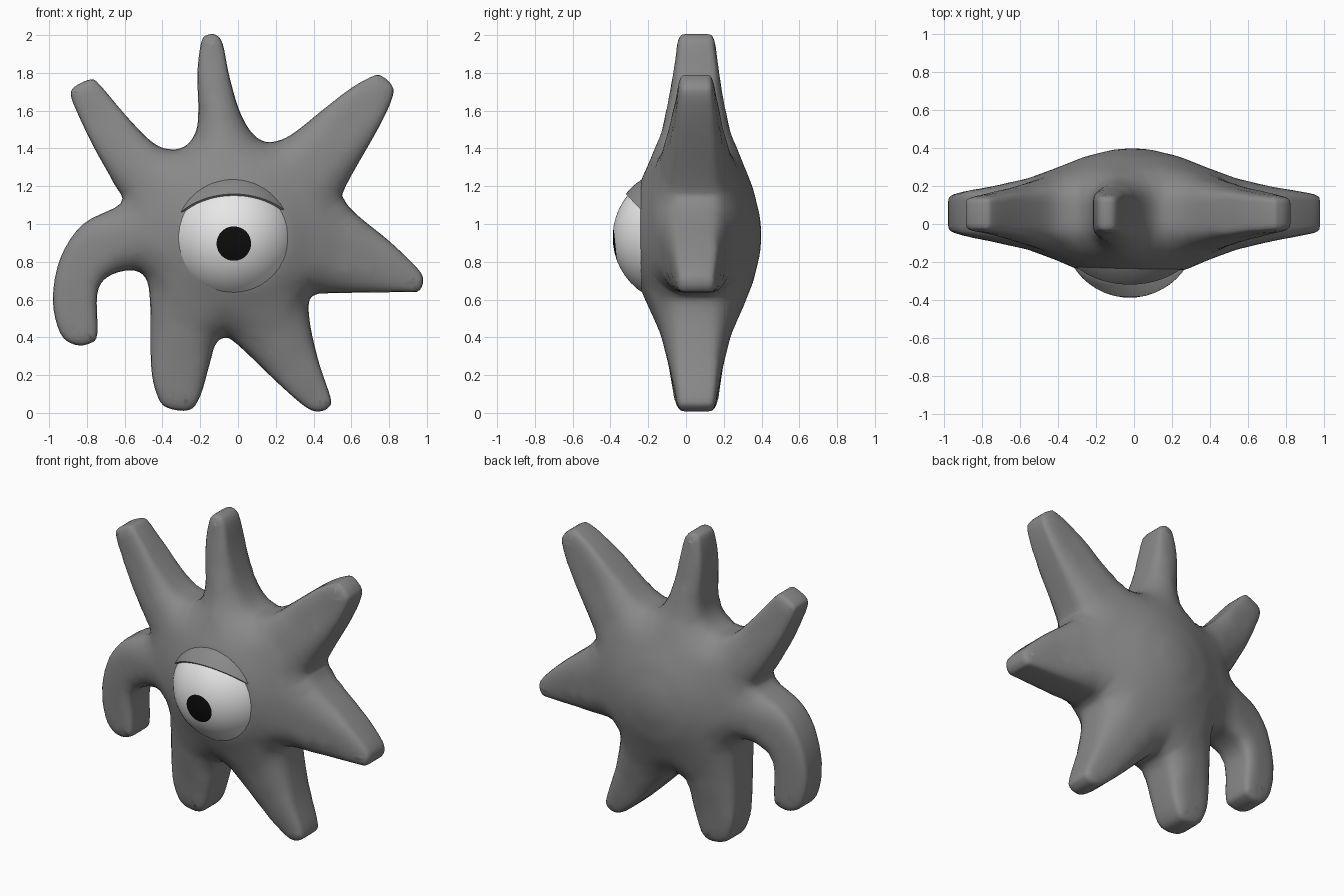
import bpy, bmesh, math
from mathutils import Vector, Matrix
from mathutils.geometry import delaunay_2d_cdt

if "Cube" in bpy.data.objects:
    bpy.data.objects.remove(bpy.data.objects["Cube"])


def material(name, rgb):
    m = bpy.data.materials.new(name)
    m.diffuse_color = (*rgb, 1)
    m.use_nodes = True
    m.node_tree.nodes["Principled BSDF"].inputs["Base Color"].default_value = m.diffuse_color
    return m


GREY = material("grey skin", (0.25, 0.25, 0.25))
WHITE = material("eye white", (0.8, 0.8, 0.8))
BLACK = material("pupil black", (0.004, 0.004, 0.004))


def make_object(name, bm, mats):
    bmesh.ops.recalc_face_normals(bm, faces=bm.faces)
    mesh = bpy.data.meshes.new(name)
    bm.to_mesh(mesh)
    bm.free()
    for m in mats:
        mesh.materials.append(m)
    ob = bpy.data.objects.new(name, mesh)
    bpy.context.collection.objects.link(ob)
    bpy.ops.object.select_all(action='DESELECT')
    ob.select_set(True)
    bpy.context.view_layer.objects.active = ob
    bpy.ops.object.shade_smooth_by_angle(angle=math.radians(60))
    return ob


def catmull(pts, steps):
    out, n = [], len(pts)
    for i in range(n):
        a, b, c, d = (Vector(pts[(i + k) % n]) for k in (-1, 0, 1, 2))
        for s in range(steps):
            t = s / steps
            out.append(0.5 * (2 * b + (c - a) * t + (2 * a - 5 * b + 4 * c - d) * t * t
                              + (3 * b - a - 3 * c + d) * t ** 3))
    return out


def lookup(table, r):
    for (r0, v0), (r1, v1) in zip(table, table[1:]):
        if r <= r1:
            t = (r - r0) / (r1 - r0)
            return v0 + (v1 - v0) * t
    return table[-1][1]


# Seven-armed silhouette (x, z), clockwise from the top arm
OUTLINE = [
    (-0.195, 1.96), (-0.165, 2.0), (-0.115, 2.0), (-0.08, 1.95), (-0.05, 1.80), (0.0, 1.62),
    (0.06, 1.5), (0.13, 1.44), (0.21, 1.44), (0.30, 1.485), (0.45, 1.605), (0.6, 1.72),
    (0.72, 1.785), (0.765, 1.78), (0.81, 1.74), (0.82, 1.68), (0.75, 1.52), (0.57, 1.20),
    (0.565, 1.125), (0.64, 1.04), (0.8, 0.91), (0.95, 0.765), (0.98, 0.7), (0.955, 0.645),
    (0.88, 0.64), (0.5, 0.634), (0.41, 0.625), (0.375, 0.58), (0.385, 0.45), (0.43, 0.26),
    (0.49, 0.08), (0.48, 0.03), (0.43, 0.008), (0.36, 0.03), (0.22, 0.15), (0.0, 0.36),
    (-0.07, 0.397), (-0.12, 0.36), (-0.15, 0.26), (-0.2, 0.09), (-0.26, 0.015), (-0.38, 0.03),
    (-0.43, 0.10), (-0.46, 0.25), (-0.465, 0.58), (-0.49, 0.715), (-0.57, 0.755),
    (-0.69, 0.72), (-0.745, 0.63), (-0.745, 0.42), (-0.78, 0.37), (-0.86, 0.36),
    (-0.94, 0.42), (-0.98, 0.60), (-0.94, 0.82), (-0.82, 1.0), (-0.62, 1.11), (-0.66, 1.22),
    (-0.765, 1.41), (-0.86, 1.61), (-0.885, 1.69), (-0.86, 1.73), (-0.78, 1.765),
    (-0.73, 1.735), (-0.59, 1.57), (-0.45, 1.43), (-0.35, 1.395), (-0.27, 1.42),
    (-0.22, 1.5), (-0.21, 1.62), (-0.215, 1.8)]
# Depth of the front and back surface by distance from the middle
FRONT = [(0, -.245), (.28, -.243), (.4, -.19), (.55, -.135), (.75, -.09), (.95, -.055), (1.3, -.025)]
BACK = [(0, .40), (.1, .392), (.25, .355), (.4, .295), (.55, .24), (.75, .195), (.95, .165), (1.3, .125)]
MID_Y = 0.06
CENTRE = Vector((-0.01, 0.94))

edge = catmull(OUTLINE, 4)
N = len(edge)
segs = []
for i in range(N):
    a, b = edge[i], edge[(i + 1) % N]
    dx, dz = b.x - a.x, b.y - a.y
    segs.append((a.x, a.y, dx, dz, max(dx * dx + dz * dz, 1e-12)))


def signed_distance(x, z):
    """Distance to the silhouette, positive inside."""
    best, inside = 9.0, False
    for ax, az, dx, dz, ll in segs:
        t = min(1, max(0, ((x - ax) * dx + (z - az) * dz) / ll))
        ex, ez = x - ax - t * dx, z - az - t * dz
        best = min(best, ex * ex + ez * ez)
        if (az > z) != (az + dz > z) and x < ax + dx * (z - az) / dz:
            inside = not inside
    return math.sqrt(best) * (1 if inside else -1)


# Sample points: rings hugging the rim, then an even grid
points = list(edge)
for d in (0.004, 0.014, 0.032, 0.058, 0.088):
    for i in range(N):
        t = (edge[(i + 1) % N] - edge[i - 1]).normalized()
        p = edge[i] + Vector((t.y, -t.x)) * d
        if signed_distance(p.x, p.y) > d * 0.94:
            points.append(p)
STEP = 0.033
for i in range(-30, 31):
    for j in range(0, 62):
        x, z = i * STEP, j * STEP
        if signed_distance(x, z) > 0.105:
            points.append(Vector((x, z)))
flat = delaunay_2d_cdt(points, [], [list(range(N - 1, -1, -1))], 1, 1e-5)

# Body: puffed front and back sheets, joined by a wall that is widest at the tips
bm = bmesh.new()
sheets = ([], [])
for p in flat[0]:
    d = max(0, signed_distance(p.x, p.y))
    r = (p - CENTRE).length
    k = min(1, max(0, (0.9 - r) / 0.4))
    w = 0.085 + 0.105 * k
    wall = 0.66 - 0.5 * k
    puff = (1 - (1 - min(1, d / w)) ** 2.4) ** (1 / 2.4)
    puff = wall + (1 - wall) * puff
    for sheet, table in zip(sheets, (FRONT, BACK)):
        y = MID_Y + (lookup(table, r) - MID_Y) * puff
        sheet.append(bm.verts.new((p.x, y, p.y)))
for sheet in sheets:
    for f in flat[2]:
        bm.faces.new([sheet[i] for i in f])
count = {}
for f in flat[2]:
    for i in range(len(f)):
        key = tuple(sorted((f[i], f[(i + 1) % len(f)])))
        count[key] = count.get(key, 0) + 1
for (i, j), uses in count.items():
    if uses == 1:
        bm.faces.new((sheets[0][i], sheets[0][j], sheets[1][j], sheets[1][i]))
body = make_object("body", bm, [GREY])
smooth = body.modifiers.new("soften", 'SMOOTH')
smooth.use_x = smooth.use_z = False
smooth.factor, smooth.iterations = 0.4, 2

# Eyeball: pole aimed through the pupil, first two rings are the pupil
EYE = Vector((-0.022, -0.035, 0.93))
R = 0.353
aim = Vector((0.0, -0.353, -0.035)).normalized()
turn = aim.to_track_quat('Z', 'Y').to_matrix().to_4x4()
bm = bmesh.new()
bmesh.ops.create_uvsphere(bm, u_segments=48, v_segments=24, radius=R,
                          matrix=Matrix.Translation(EYE) @ turn)
for f in bm.faces:
    off = (f.calc_center_median() - EYE).normalized()
    f.material_index = 1 if off.angle(aim) < math.radians(15) else 0
make_object("eyeball", bm, [WHITE, BLACK])

# Upper eyelid: slightly larger ball sliced by a tilted plane and capped
bm = bmesh.new()
bmesh.ops.create_uvsphere(bm, u_segments=64, v_segments=32, radius=0.365,
                          matrix=Matrix.Translation(EYE))
cut = bmesh.ops.bisect_plane(bm, geom=bm.verts[:] + bm.edges[:] + bm.faces[:],
                             plane_co=(0, -0.32, 1.16), plane_no=(0, 0.72, 0.69),
                             clear_inner=True)
rim = [g for g in cut["geom_cut"] if isinstance(g, bmesh.types.BMEdge)]
bmesh.ops.contextual_create(bm, geom=rim)
# Keep only the upper front part that shows
bmesh.ops.bisect_plane(bm, geom=bm.verts[:] + bm.edges[:] + bm.faces[:],
                       plane_co=(0, -0.1, 0), plane_no=(0, 1, 0), clear_outer=True)
make_object("upper_eyelid", bm, [GREY])
